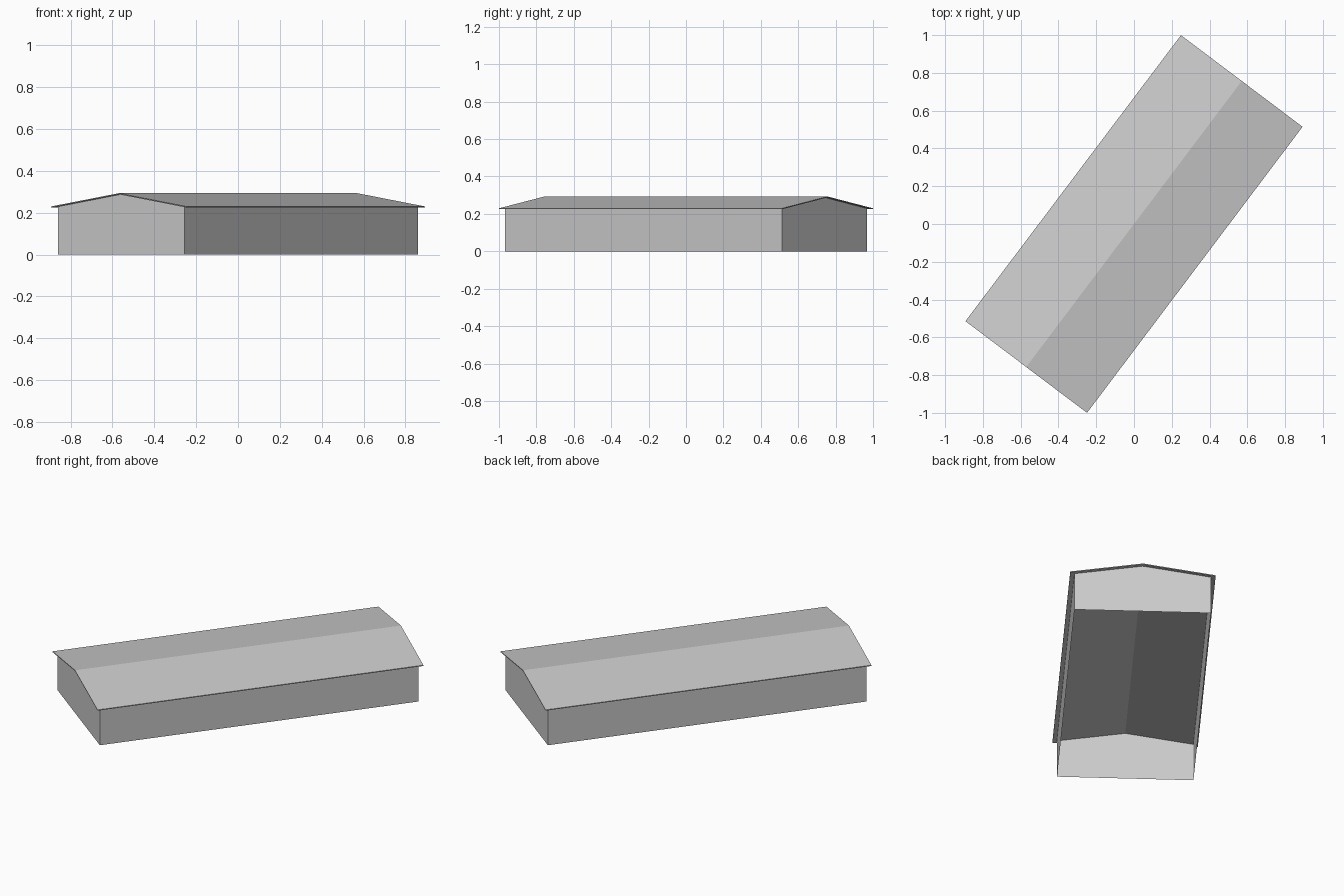
import bpy, bmesh, math
from mathutils import Matrix

cube = bpy.data.objects.get("Cube")
if cube:
    bpy.data.objects.remove(cube, do_unlink=True)

# Single flat colour
grey = bpy.data.materials.new("light_grey")
grey.use_nodes = True
colour = (0.6, 0.6, 0.6, 1)
grey.diffuse_color = colour
grey.node_tree.nodes["Principled BSDF"].inputs["Base Color"].default_value = colour

TURN = Matrix.Rotation(math.radians(53), 4, "Z")  # building runs diagonally


def extrude_profile(name, profile, half_length, skip_bottom=False):
    """Sweep a cross-section (across, height) along the building's length."""
    bm = bmesh.new()
    start = bm.faces.new([bm.verts.new((-half_length, a, z)) for a, z in profile])
    swept = bmesh.ops.extrude_face_region(bm, geom=[start], use_keep_orig=True)
    moved = [v for v in swept["geom"] if isinstance(v, bmesh.types.BMVert)]
    bmesh.ops.translate(bm, verts=moved, vec=(2 * half_length, 0, 0))
    bmesh.ops.recalc_face_normals(bm, faces=bm.faces)
    if skip_bottom:
        floor = [f for f in bm.faces if f.normal.z < -0.9]
        roof = [f for f in bm.faces if f.normal.z > 0.5]
        bmesh.ops.delete(bm, geom=floor + roof, context="FACES")
    bm.transform(TURN)
    mesh = bpy.data.meshes.new(name)
    bm.to_mesh(mesh)
    bm.free()
    mesh.materials.append(grey)
    obj = bpy.data.objects.new(name, mesh)
    bpy.context.collection.objects.link(obj)
    return obj


# Walls: open shell with gabled ends, no floor
WALL = 0.378
extrude_profile("walls", [(-WALL, 0), (WALL, 0), (WALL, 0.23),
                          (0, 0.289), (-WALL, 0.23)], 0.9265, skip_bottom=True)

# Roof: thin folded slab overhanging all round
EAVE, THICK = 0.403, 0.005
top = [(-EAVE, 0.23), (0, 0.293), (EAVE, 0.23)]
extrude_profile("gable_roof", top + [(a, z - THICK) for a, z in reversed(top)], 0.948)
